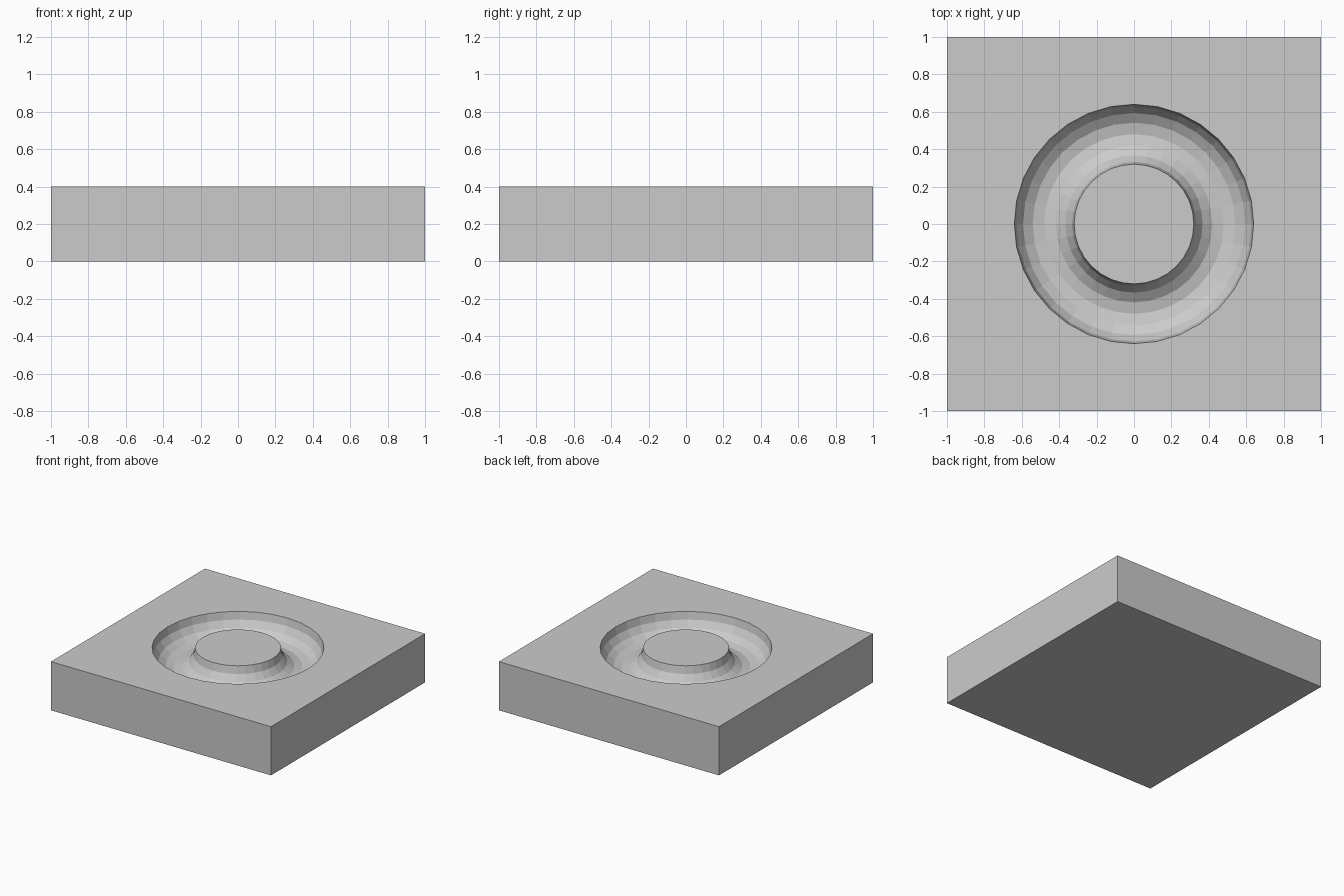
import bpy, bmesh
from math import sin, cos, pi

if "Cube" in bpy.data.objects:
    bpy.data.objects.remove(bpy.data.objects["Cube"])

HEIGHT, HALF = 0.4, 1.0        # slab height and half width
MAJOR, MINOR = 0.48, 0.16      # ring groove radii
SEGS, ARC = 32, 8              # sides around, steps across the groove

bm = bmesh.new()
angles = [2 * pi * i / SEGS for i in range(SEGS)]


def circle(radius, z):
    return [bm.verts.new((radius * cos(a), radius * sin(a), z)) for a in angles]


def square(z):
    ring = []
    for a in angles:
        s = HALF / max(abs(cos(a)), abs(sin(a)))
        ring.append(bm.verts.new((s * cos(a), s * sin(a), z)))
    return ring


# Half-round groove from the centre island outwards, then slab top edge and base
rings = [circle(MAJOR - MINOR * cos(pi * k / ARC), HEIGHT - MINOR * sin(pi * k / ARC))
         for k in range(ARC + 1)]
rings += [square(HEIGHT), square(0)]

for a, b in zip(rings, rings[1:]):
    for i in range(SEGS):
        j = (i + 1) % SEGS
        bm.faces.new((a[i], b[i], b[j], a[j]))

# Flat island top and slab underside
bm.faces.new(rings[0])
bm.faces.new(rings[-1][::-1])
bmesh.ops.recalc_face_normals(bm, faces=bm.faces)

mesh = bpy.data.meshes.new("grooved_slab")
bm.to_mesh(mesh)
bm.free()
bpy.context.collection.objects.link(bpy.data.objects.new("grooved_slab", mesh))
